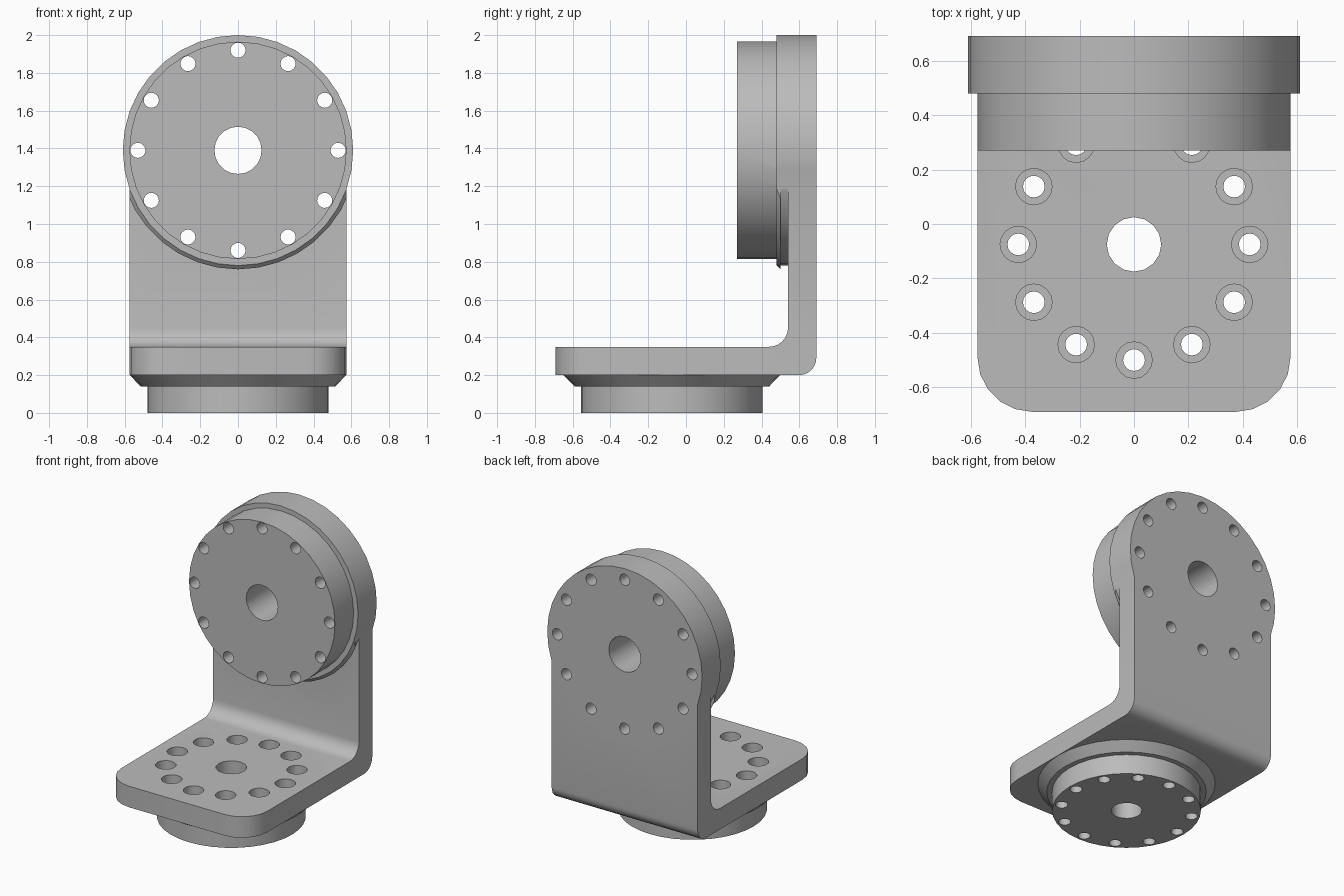
import bpy
import bmesh
from math import cos, sin, pi, tau, radians

default = bpy.data.objects.get("Cube")
if default:
    bpy.data.objects.remove(default, do_unlink=True)

HALF_W = 0.575       # half width of the bracket
BACK = 0.69          # rear face
UPPER_Z = 1.39       # height of the upright hub axis
LOWER_Y = -0.075     # position of the lower hub axis

grey = bpy.data.materials.new("machined grey")
grey.use_nodes = True
COLOUR = (0.5, 0.5, 0.5, 1)
grey.diffuse_color = COLOUR
grey.node_tree.nodes["Principled BSDF"].inputs["Base Color"].default_value = COLOUR


def finish(bm, name):
    bmesh.ops.recalc_face_normals(bm, faces=bm.faces)
    mesh = bpy.data.meshes.new(name)
    bm.to_mesh(mesh)
    bm.free()
    obj = bpy.data.objects.new(name, mesh)
    bpy.context.collection.objects.link(obj)
    mesh.materials.append(grey)
    return obj


def upright(u, v, h):
    """Axis along y, centred on the upper hub."""
    return (u, h, v + UPPER_Z)


def flat(u, v, h):
    """Axis along z, centred on the lower hub."""
    return (u, v + LOWER_Y, h)


def lathe(bm, place, profile, sides, u=0, v=0):
    """Closed turned solid from (radius, height) steps."""
    rings = []
    for r, h in profile:
        rings.append([bm.verts.new(place(u + r * cos(tau * i / sides),
                                         v + r * sin(tau * i / sides), h))
                      for i in range(sides)])
    for a, b in zip(rings, rings[1:]):
        for i in range(sides):
            j = (i + 1) % sides
            bm.faces.new((a[i], a[j], b[j], b[i]))
    bm.faces.new(rings[0])
    bm.faces.new(rings[-1])


def turned(name, place, profile, sides=36):
    bm = bmesh.new()
    lathe(bm, place, profile, sides)
    return finish(bm, name)


def bolt_circle(bm, place, orbit, radius, low, high):
    for i in range(12):
        a = tau * i / 12
        lathe(bm, place, [(radius, low), (radius, high)], 16,
              orbit * cos(a), orbit * sin(a))


def combine(target, tool, operation):
    mod = target.modifiers.new(operation.lower(), 'BOOLEAN')
    mod.operation = operation
    mod.solver = 'EXACT'
    mod.object = tool
    tool.hide_render = True
    bpy.context.view_layer.objects.active = target
    bpy.ops.object.modifier_apply(modifier=mod.name)
    bpy.data.objects.remove(tool, do_unlink=True)


def arc(cy, cz, r, start, end, steps=6):
    return [(cy + r * cos(start + (end - start) * i / steps),
             cz + r * sin(start + (end - start) * i / steps))
            for i in range(steps + 1)]


# L-shaped plate: side profile with filleted bend, extruded across x
profile = [(-BACK, 0.35), (-BACK, 0.2)]
profile += arc(BACK - 0.09, 0.29, 0.09, -pi / 2, 0)
profile += [(BACK, UPPER_Z), (0.54, UPPER_Z)]
profile += arc(0.44, 0.45, 0.1, 0, -pi / 2)
bm = bmesh.new()
face = bm.faces.new([bm.verts.new((-HALF_W, y, z)) for y, z in profile])
side = bmesh.ops.extrude_face_region(bm, geom=[face])["geom"]
bmesh.ops.translate(bm, vec=(2 * HALF_W, 0, 0),
                    verts=[g for g in side if isinstance(g, bmesh.types.BMVert)])
# rounded front corners
corners = [e for e in bm.edges
           if all(v.co.y < -BACK + 0.001 for v in e.verts)
           and abs(e.verts[0].co.x - e.verts[1].co.x) < 0.001]
bmesh.ops.bevel(bm, geom=corners, offset=0.2, segments=5, profile=0.5,
                affect='EDGES')
bracket = finish(bm, "angle_bracket")

# sloped shoulder under the upper hub, trimmed to the plate width
shoulder = turned("shoulder", upright, [(0.61, 0.48), (0.71, 0.58)])
bm = bmesh.new()
bmesh.ops.create_cube(bm, size=1)
for v in bm.verts:
    v.co.x *= 2 * HALF_W
    v.co.z += 0.8
trim = finish(bm, "shoulder_trim")
combine(shoulder, trim, 'INTERSECT')
combine(bracket, shoulder, 'UNION')

# stepped hubs
combine(bracket, turned("upper_hub", upright,
                        [(0.575, 0.27), (0.575, 0.48), (0.61, 0.48), (0.61, BACK)]),
        'UNION')
combine(bracket, turned("lower_hub", flat,
                        [(0.48, 0), (0.48, 0.14), (0.515, 0.14), (0.573, 0.2),
                         (0.4, 0.25)]),
        'UNION')

# through holes in both hubs
bm = bmesh.new()
bolt_circle(bm, upright, 0.53, 0.04, 0.2, 0.8)
lathe(bm, upright, [(0.125, 0.2), (0.125, 0.8)], 20)
bolt_circle(bm, flat, 0.425, 0.04, -0.1, 0.45)
lathe(bm, flat, [(0.1, -0.1), (0.1, 0.45)], 16)
combine(bracket, finish(bm, "hole_cutter"), 'DIFFERENCE')

# wide bolt head recesses in the foot
bm = bmesh.new()
bolt_circle(bm, flat, 0.425, 0.067, 0.19, 0.45)
combine(bracket, finish(bm, "recess_cutter"), 'DIFFERENCE')

bpy.ops.object.select_all(action='DESELECT')
bracket.select_set(True)
bpy.context.view_layer.objects.active = bracket
bpy.ops.object.shade_smooth_by_angle(angle=radians(30))
